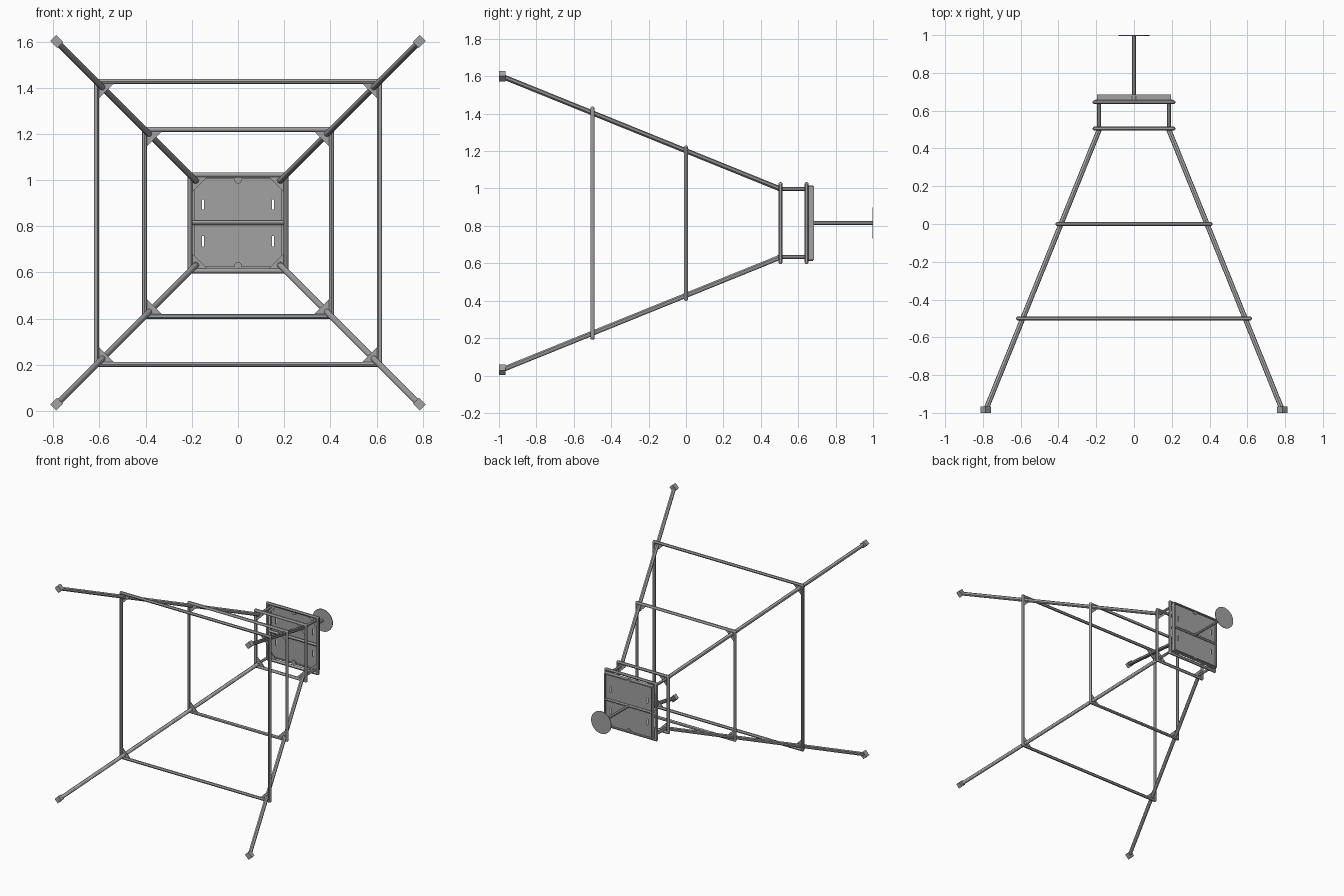
import bpy, bmesh, math
from mathutils import Vector, Matrix

cube = bpy.data.objects.get("Cube")
if cube:
    bpy.data.objects.remove(cube, do_unlink=True)

CZ = 0.815          # height of the long axis
CORNERS = [("upper_left", 1, 1), ("upper_right", -1, 1),
           ("lower_right", -1, -1), ("lower_left", 1, -1)]


def material(name, value):
    m = bpy.data.materials.new(name)
    m.use_nodes = True
    colour = (value, value, value, 1)
    m.diffuse_color = colour
    m.node_tree.nodes["Principled BSDF"].inputs["Base Color"].default_value = colour
    return m


steel = material("grey_steel", 0.36)


def finish(bm, name, smooth=False):
    bmesh.ops.recalc_face_normals(bm, faces=bm.faces)
    me = bpy.data.meshes.new(name)
    bm.to_mesh(me)
    bm.free()
    me.materials.append(steel)
    ob = bpy.data.objects.new(name, me)
    bpy.context.scene.collection.objects.link(ob)
    if smooth:
        bpy.ops.object.select_all(action='DESELECT')
        ob.select_set(True)
        bpy.context.view_layer.objects.active = ob
        bpy.ops.object.shade_smooth_by_angle()
    return ob


def add_rod(bm, a, b, r, sides=12):
    a, b = Vector(a), Vector(b)
    d = b - a
    mat = Matrix.Translation((a + b) / 2) @ d.to_track_quat('Z', 'Y').to_matrix().to_4x4()
    bmesh.ops.create_cone(bm, cap_ends=True, segments=sides, radius1=r, radius2=r,
                          depth=d.length, matrix=mat)


def rod(name, a, b, r, sides=12):
    bm = bmesh.new()
    add_rod(bm, a, b, r, sides)
    return finish(bm, name, True)


def add_box(bm, centre, size, spin=0):
    mat = (Matrix.Translation(centre) @ Matrix.Rotation(spin, 4, 'Y')
           @ Matrix.Diagonal((*size, 1)))
    bmesh.ops.create_cube(bm, size=1, matrix=mat)


def square_frame(name, y, half, r):
    bm = bmesh.new()
    pts = [Vector((sx * half, y, CZ + sz * half)) for _, sx, sz in CORNERS]
    for i, p in enumerate(pts):
        add_rod(bm, p, pts[(i + 1) % 4], r)
        bmesh.ops.create_uvsphere(bm, u_segments=10, v_segments=6, radius=r,
                                  matrix=Matrix.Translation(p))
    finish(bm, name, True)


def gussets(name, y, half, size, thick=0.006):
    bm = bmesh.new()
    for _, sx, sz in CORNERS:
        tri = [(half, half), (half - size, half), (half, half - size)]
        f = bm.faces.new([bm.verts.new((sx * x, y - thick / 2, CZ + sz * z)) for x, z in tri])
        ext = bmesh.ops.extrude_face_region(bm, geom=[f])
        bmesh.ops.translate(bm, vec=(0, thick, 0),
                            verts=[v for v in ext["geom"] if isinstance(v, bmesh.types.BMVert)])
    finish(bm, name)


# Splayed legs, straight upper posts and feet
for label, sx, sz in CORNERS:
    foot = Vector((sx * 0.785, -0.985, CZ + sz * 0.785))
    knee = Vector((sx * 0.182, 0.505, CZ + sz * 0.182))
    rod(label + "_leg", foot, knee, 0.0135)
    rod(label + "_post", (sx * 0.185, 0.49, CZ + sz * 0.182),
        (sx * 0.185, 0.665, CZ + sz * 0.182), 0.010)
    bm = bmesh.new()
    add_box(bm, (sx * 0.785, -0.983, CZ + sz * 0.785), (0.042, 0.034, 0.036),
            math.radians(-45 * sx * sz))
    finish(bm, label + "_foot")

# Square brace frames with corner gussets
for name, y, half in [("wide_brace", -0.5, 0.613), ("middle_brace", 0.0, 0.405),
                      ("neck_brace", 0.505, 0.208), ("platform_brace", 0.645, 0.208)]:
    square_frame(name, y, half, 0.011)
    gussets(name + "_gussets", y, half, 0.085)

# Platform panel on a grid, with slots left open
bm = bmesh.new()
xs = [0.19, 0.156, 0.148]
xs = [-x for x in xs] + xs[::-1]
zs = [0.19, 0.102, 0.058]
zs = [-z for z in zs] + zs[::-1]
grid = [[bm.verts.new((x, 0.668, CZ + z)) for z in zs] for x in xs]
for i in range(5):
    for j in range(5):
        if i in (1, 3) and j in (1, 3):
            continue
        bm.faces.new((grid[i][j], grid[i + 1][j], grid[i + 1][j + 1], grid[i][j + 1]))
panel = finish(bm, "platform_panel")
solid = panel.modifiers.new("thickness", 'SOLIDIFY')
solid.thickness = 0.006
solid.offset = 0

# Raised rim around the panel
bm = bmesh.new()
for s in (-1, 1):
    add_box(bm, (s * 0.193, 0.670, CZ), (0.008, 0.030, 0.394))
    add_box(bm, (0, 0.670, CZ + s * 0.193), (0.394, 0.030, 0.008))
finish(bm, "platform_rim")

# Cross bar, small edge studs
rod("platform_cross_bar", (-0.205, 0.650, CZ), (0.205, 0.650, CZ), 0.010)
rod("rear_cross_bar", (-0.19, 0.674, CZ), (0.19, 0.674, CZ), 0.009)
for label, s in (("upper", 1), ("lower", -1)):
    rod(label + "_stud", (0, 0.655, CZ + s * 0.186), (0, 0.678, CZ + s * 0.186), 0.016, 16)

# Mast and end disc
rod("mast", (0, 0.665, CZ), (0, 0.998, CZ), 0.010)
rod("mast_disc", (0, 0.996, CZ), (0, 1.0, CZ), 0.083, 40)
